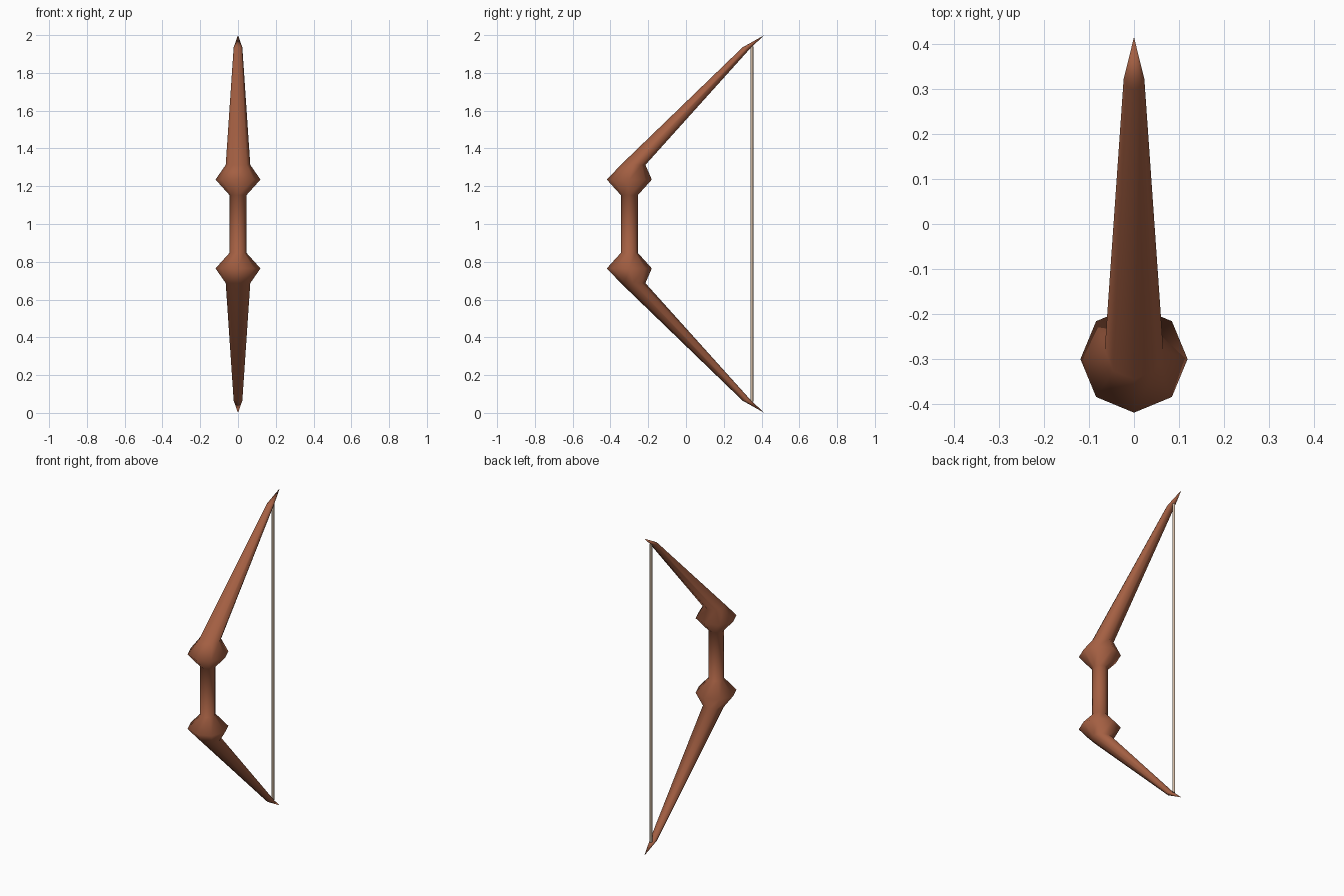
import bpy, bmesh, math

if "Cube" in bpy.data.objects:
    bpy.data.objects.remove(bpy.data.objects["Cube"])

SIDES = 8


def material(name, rgb):
    m = bpy.data.materials.new(name)
    m.diffuse_color = (*rgb, 1)
    m.use_nodes = True
    m.node_tree.nodes["Principled BSDF"].inputs["Base Color"].default_value = m.diffuse_color
    return m


def loft(name, rings, sides, mat):
    """Skin level rings given as (y, z, radius); radius 0 makes a point."""
    bm = bmesh.new()
    loops = []
    for y, z, r in rings:
        n = sides if r else 1
        loops.append([bm.verts.new((r * math.cos(2 * math.pi * i / sides) if r else 0,
                                    y + r * math.sin(2 * math.pi * i / sides), z))
                      for i in range(n)])
    for a, b in zip(loops, loops[1:]):
        for i in range(sides):
            j = (i + 1) % sides
            corners = [a[i % len(a)], a[j % len(a)], b[j % len(b)], b[i % len(b)]]
            bm.faces.new(list(dict.fromkeys(corners)))
    for end in (loops[0], loops[-1]):
        if len(end) > 1:
            bm.faces.new(end)
    bmesh.ops.recalc_face_normals(bm, faces=bm.faces[:])
    mesh = bpy.data.meshes.new(name)
    bm.to_mesh(mesh)
    bm.free()
    mesh.materials.append(mat)
    ob = bpy.data.objects.new(name, mesh)
    bpy.context.collection.objects.link(ob)
    return ob


wood = material("reddish brown wood", (0.37, 0.115, 0.055))
cord = material("pale tan cord", (0.62, 0.48, 0.36))

# Upper half of the bow: grip end, collar rim, limb root, limb end, tip
upper = [(-0.30, 1.153, 0.045), (-0.30, 1.235, 0.119), (-0.28, 1.313, 0.065),
         (0.322, 1.935, 0.023), (0.415, 2.0, 0)]
lower = [(y, 2 - z, r) for y, z, r in reversed(upper)]
bow = loft("bow_stave", lower + upper, SIDES, wood)
bow.data.shade_smooth()

# Bowstring between the limb ends
string = loft("bowstring", [(0.349, 0.06, 0.008), (0.349, 1.94, 0.008)], SIDES, cord)
bpy.ops.object.select_all(action='DESELECT')
string.select_set(True)
bpy.context.view_layer.objects.active = string
bpy.ops.object.shade_smooth_by_angle(angle=math.radians(60))
